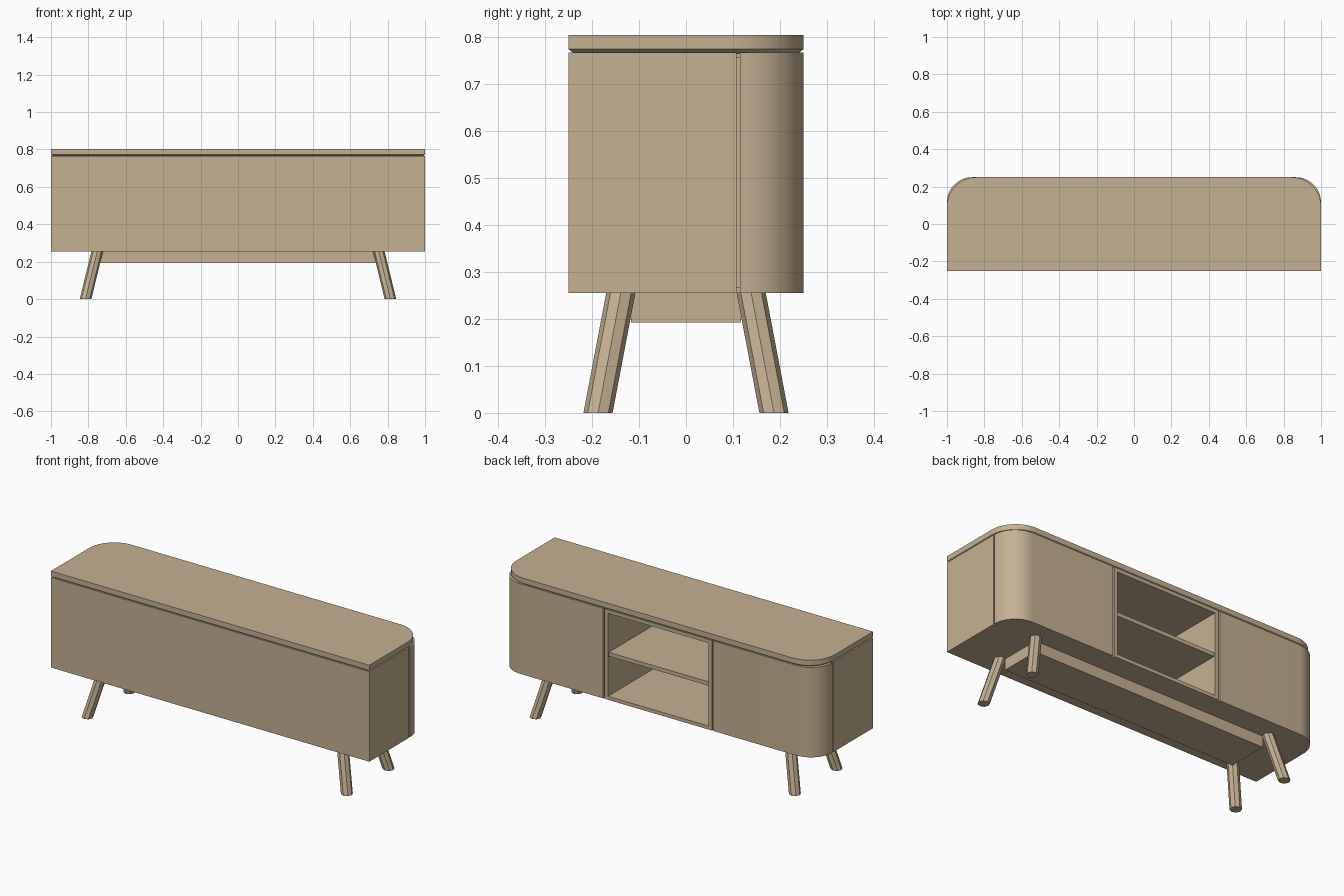
import bpy, bmesh, math

if "Cube" in bpy.data.objects:
    bpy.data.objects.remove(bpy.data.objects["Cube"])

wood = bpy.data.materials.new("light_brown_wood")
wood.diffuse_color = (0.56, 0.44, 0.295, 1)
wood.use_nodes = True
wood.node_tree.nodes["Principled BSDF"].inputs["Base Color"].default_value = wood.diffuse_color


def loft(name, loops):
    """Closed solid through a stack of (points, z) outlines."""
    bm = bmesh.new()
    rings = [[bm.verts.new((x, y, z)) for x, y in pts] for pts, z in loops]
    n = len(rings[0])
    bm.faces.new(rings[0])
    bm.faces.new(rings[-1])
    for a, b in zip(rings, rings[1:]):
        for i in range(n):
            j = (i + 1) % n
            bm.faces.new((a[i], a[j], b[j], b[i]))
    bmesh.ops.recalc_face_normals(bm, faces=bm.faces)
    me = bpy.data.meshes.new(name)
    bm.to_mesh(me)
    bm.free()
    for p in me.polygons:
        p.use_smooth = True
    me.set_sharp_from_angle(angle=math.radians(35))
    me.materials.append(wood)
    ob = bpy.data.objects.new(name, me)
    bpy.context.collection.objects.link(ob)
    return ob


def box(name, x0, x1, y0, y1, z0, z1):
    pts = [(x0, y0), (x1, y0), (x1, y1), (x0, y1)]
    return loft(name, [(pts, z0), (pts, z1)])


def arc(cx, cy, r, n=16):
    return [(cx + r * math.cos(math.pi / 2 * i / n),
             cy + r * math.sin(math.pi / 2 * i / n)) for i in range(n + 1)]


def outline(inset, r):
    """Rectangle with the two +y corners rounded."""
    right = arc(1 - inset - r, 0.25 - inset - r, r)
    left = [(-x, y) for x, y in reversed(right)]
    return [(-1 + inset, -0.25 + inset), (1 - inset, -0.25 + inset)] + right + left


Z0, Z1 = 0.255, 0.766

# top slab with undercut lower edge
small, full = outline(0.012, 0.145), outline(0, 0.157)
loft("top_slab", [(small, Z1 - 0.002), (full, 0.773), (full, 0.803)])

# carcass: floor, ceiling and long flat panel
inner = outline(0.019, 0.117)
loft("floor_panel", [(inner, Z0), (inner, Z0 + 0.02)])
loft("ceiling_panel", [(inner, Z1 - 0.02), (inner, Z1)])
box("long_panel", -1, 1, -0.25, -0.23, Z0, Z1)

# niche rails and shelf
box("niche_bottom_rail", -0.316, 0.316, 0.22, 0.25, Z0, Z0 + 0.02)
box("niche_top_rail", -0.316, 0.316, 0.22, 0.25, Z1 - 0.02, Z1)
box("niche_shelf", -0.316, 0.316, -0.23, 0.243, 0.5, 0.522)

for s, side in ((1, "right"), (-1, "left")):
    # side panel, niche upright and the backings behind the door gaps
    box(side + "_panel", s * 0.98, s * 1, -0.23, 0.107, Z0, Z1)
    box(side + "_niche_upright", s * 0.315, s * 0.337, -0.23, 0.25, Z0, Z1)
    box(side + "_niche_stop", s * 0.337, s * 0.37, -0.23, 0.235, Z0 + 0.01, Z1 - 0.01)
    box(side + "_panel_stop", s * 0.96, s * 0.985, 0.07, 0.13, Z0 + 0.01, Z1 - 0.01)
    # curved door wrapping round the corner
    pts = arc(0.865, 0.115, 0.135) + [(0.345, 0.25), (0.345, 0.23)] \
        + arc(0.865, 0.115, 0.115)[::-1]
    pts = [(s * x, y) for x, y in pts]
    loft(side + "_door", [(pts, Z0), (pts, Z1)])

# plinth under the body
box("plinth", -0.735, 0.735, -0.117, 0.117, 0.192, Z0 + 0.005)

# splayed eight-sided legs
for sx in (1, -1):
    for sy in (1, -1):
        rings = []
        for cx, cy, z in ((0.815, 0.187, 0), (0.752, 0.138, Z0 + 0.003)):
            rings.append(([(sx * cx + 0.031 * math.cos(math.pi * i / 4),
                            sy * cy + 0.031 * math.sin(math.pi * i / 4))
                           for i in range(8)], z))
        loft(("back" if sy > 0 else "front") + "_leg", rings)
